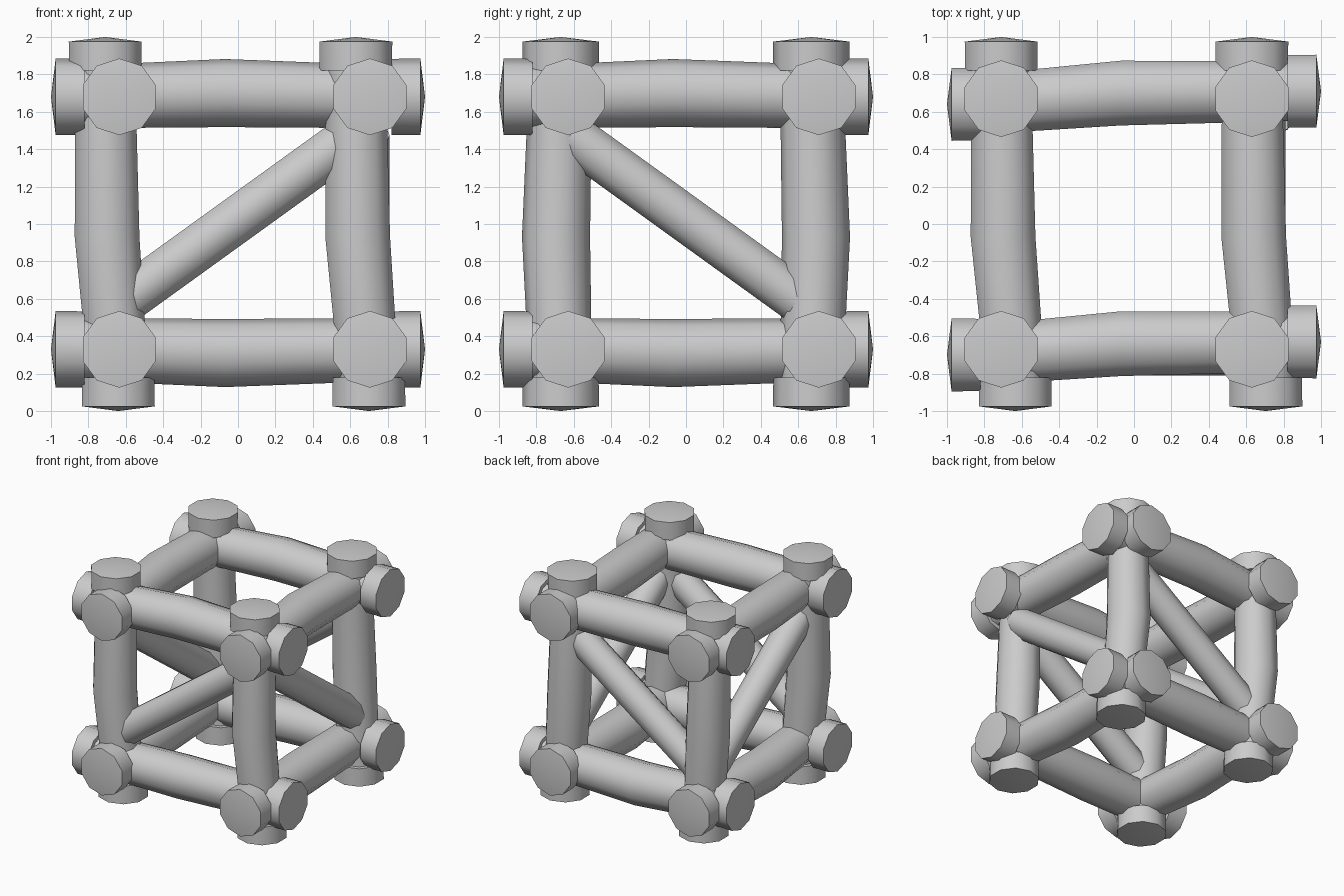
import bpy, bmesh, math
from mathutils import Vector

if "Cube" in bpy.data.objects:
    bpy.data.objects.remove(bpy.data.objects["Cube"])

SIDES = 10


def finish(bm, name):
    bmesh.ops.recalc_face_normals(bm, faces=bm.faces[:])
    me = bpy.data.meshes.new(name)
    bm.to_mesh(me)
    bm.free()
    ob = bpy.data.objects.new(name, me)
    bpy.context.collection.objects.link(ob)
    bpy.ops.object.select_all(action='DESELECT')
    ob.select_set(True)
    bpy.context.view_layer.objects.active = ob
    bpy.ops.object.shade_smooth_by_angle(angle=math.radians(40))
    return ob


def loft(name, rings, tips):
    """Skin a list of point rings and close both ends with shallow cones."""
    bm = bmesh.new()
    loops = [[bm.verts.new(p) for p in r] for r in rings]
    n = len(loops[0])
    for a, b in zip(loops, loops[1:]):
        for i in range(n):
            j = (i + 1) % n
            bm.faces.new((a[i], a[j], b[j], b[i]))
    for loop, tip in zip((loops[0], loops[-1]), tips):
        c = bm.verts.new(tip)
        for i in range(n):
            bm.faces.new((loop[i], loop[(i + 1) % n], c))
    return finish(bm, name)


def log(name, axis, start, mid, end):
    """Bent log with thick stub ends; start/mid/end are cross-axis centres."""
    def place(t, u, v):
        return {'x': Vector((t, u, v)), 'y': Vector((u, t, v)),
                'z': Vector((u, v, t + 1))}[axis]

    def ring(t, c, r):
        pts = []
        for i in range(SIDES):
            a = 2 * math.pi * i / SIDES - math.pi / 2
            pts.append(place(t, c[0] + r * math.cos(a), c[1] + r * math.sin(a)))
        return pts

    rings = [ring(-0.975, start, 0.205), ring(-0.82, start, 0.203),
             ring(-0.82, start, 0.168), ring(-0.07, mid, 0.182),
             ring(0.82, end, 0.168), ring(0.82, end, 0.203),
             ring(0.975, end, 0.205)]
    loft(name, rings, (place(-1, *start), place(1, *end)))


def brace(name, p, q, r=0.13):
    """Straight diagonal pole between two points."""
    p, q = Vector(p), Vector(q)
    rot = (q - p).to_track_quat('Z', 'Y')
    circle = [rot @ Vector((r * math.cos(2 * math.pi * i / SIDES),
                            r * math.sin(2 * math.pi * i / SIDES), 0))
              for i in range(SIDES)]
    loft(name, [[p + c for c in circle], [q + c for c in circle]], (p, q))


# Horizontal beams, bottom and top, bulging outward
for level, ze, zm in (("bottom", 0.33, 0.31), ("top", 1.68, 1.70)):
    for side, s in (("back", 0), ("front", -1.34)):
        log(f"{level}_{side}_beam", 'x', (0.64 + s, ze), (0.70 + s, zm), (0.71 + s, ze))
    for side, s in (("left", 0), ("right", 1.34)):
        log(f"{level}_{side}_beam", 'y', (-0.635 + s, ze), (-0.70 + s, zm), (-0.71 + s, ze))

# Corner posts
for side, s in (("left", 0), ("right", 1.34)):
    for depth, d in (("front", -1), ("back", 1)):
        log(f"{depth}_{side}_post", 'z', (-0.64 + s, 0.67 * d),
            (-0.70 + s, 0.695 * d), (-0.71 + s, 0.67 * d))

# Diagonal braces on the four upright sides
for side, d in (("front", -0.68), ("back", 0.68)):
    brace(f"{side}_brace", (-0.62, d, 0.58), (0.62, d, 1.475))
for side, d in (("left", -0.68), ("right", 0.68)):
    brace(f"{side}_brace", (d, -0.62, 1.475), (d, 0.62, 0.58))
